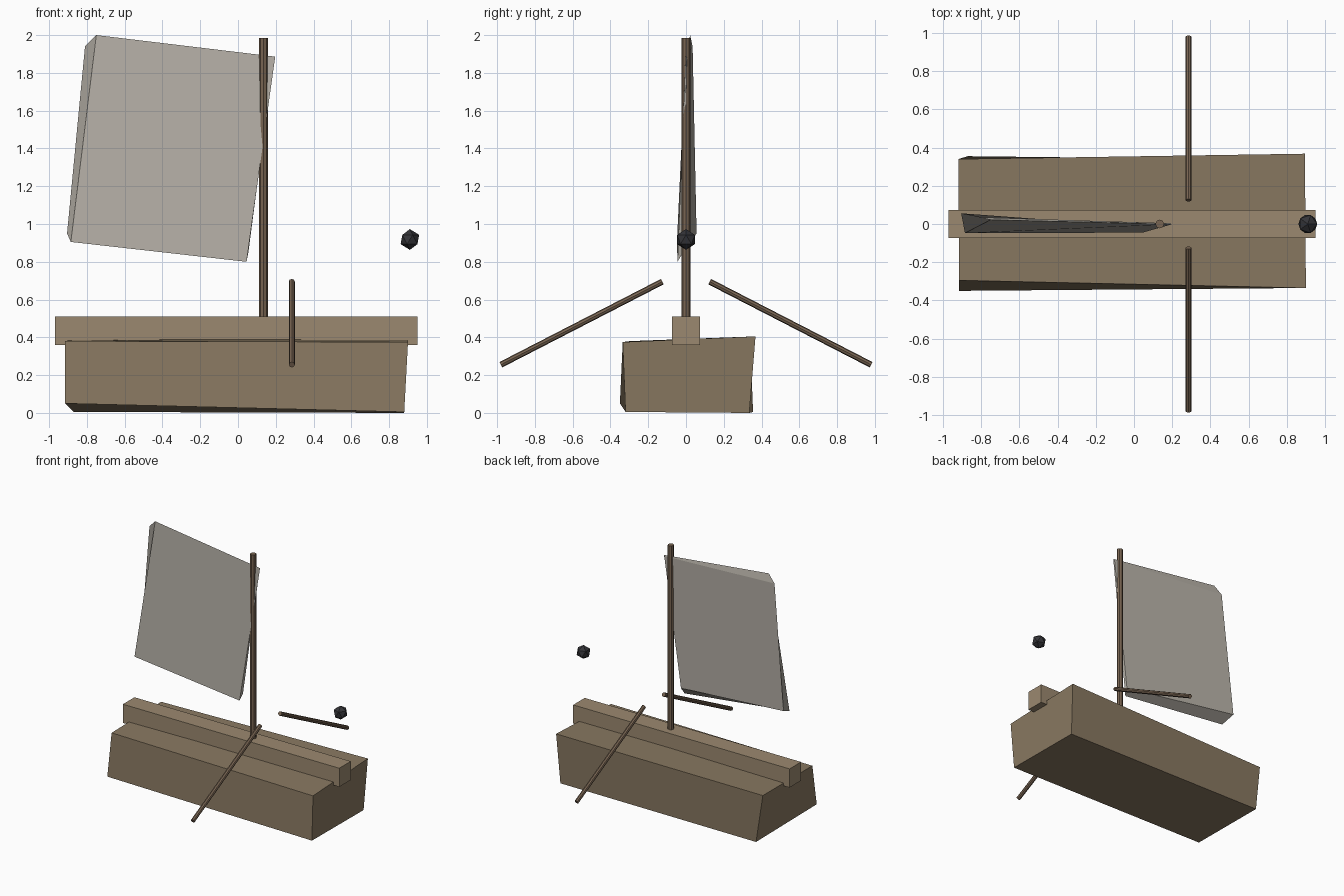
import bpy
import bmesh
from mathutils import Vector

if "Cube" in bpy.data.objects:
    bpy.data.objects.remove(bpy.data.objects["Cube"])


def material(name, rgb):
    m = bpy.data.materials.new(name)
    m.diffuse_color = (*rgb, 1)
    m.use_nodes = True
    m.node_tree.nodes["Principled BSDF"].inputs["Base Color"].default_value = m.diffuse_color
    return m


HULL = material("hull_wood", (0.25, 0.19, 0.12))
DECK = material("deck_wood", (0.33, 0.25, 0.16))
POLE = material("pole_wood", (0.19, 0.13, 0.085))
CLOTH = material("cloth", (0.46, 0.43, 0.38))
IRON = material("iron", (0.035, 0.035, 0.04))


def finish(name, bm, mat):
    bmesh.ops.recalc_face_normals(bm, faces=bm.faces)
    me = bpy.data.meshes.new(name)
    bm.to_mesh(me)
    bm.free()
    me.materials.append(mat)
    ob = bpy.data.objects.new(name, me)
    bpy.context.collection.objects.link(ob)
    return ob


def warped_box(name, bottom, top, mat):
    """Six-sided block from two rings of four corners."""
    bm = bmesh.new()
    b = [bm.verts.new(p) for p in bottom]
    t = [bm.verts.new(p) for p in top]
    bm.faces.new(b)
    bm.faces.new(t)
    for i in range(4):
        j = (i + 1) % 4
        bm.faces.new((b[i], b[j], t[j], t[i]))
    return finish(name, bm, mat)


def rod(name, start, end, radius, mat, sides=8):
    a, b = Vector(start), Vector(end)
    bm = bmesh.new()
    bmesh.ops.create_cone(bm, cap_ends=True, segments=sides, radius1=radius,
                          radius2=radius, depth=(b - a).length)
    ob = finish(name, bm, mat)
    ob.location = (a + b) / 2
    ob.rotation_mode = 'QUATERNION'
    ob.rotation_quaternion = (b - a).to_track_quat('Z', 'Y')
    return ob


# Roughly hewn hull
warped_box("hull",
           [(-0.915, -0.35, 0.05), (0.88, -0.32, 0.005),
            (0.88, 0.335, 0.0), (-0.87, 0.355, 0.005)],
           [(-0.915, -0.295, 0.38), (0.9, -0.335, 0.375),
            (0.895, 0.368, 0.405), (-0.92, 0.34, 0.385)], HULL)

# Centre beam along the deck
x0, x1, w = -0.97, 0.95, 0.073
ring = [(x0, -w), (x1, -w), (x1, w), (x0, w)]
warped_box("deck_beam", [(x, y, 0.36) for x, y in ring],
           [(x, y, 0.51) for x, y in ring], DECK)

# Mast
rod("mast", (0.135, 0, 0.50), (0.135, 0, 1.985), 0.023, POLE)

# Leaning sail: thick at the outer lower corner, thin at the mast
warped_box("sail",
           [(-0.885, -0.048, 0.905), (0.045, -0.045, 0.80),
            (0.055, -0.015, 0.85), (-0.905, 0.056, 0.95)],
           [(-0.75, 0.022, 2.0), (0.197, -0.002, 1.886),
            (0.19, 0.004, 1.88), (-0.81, 0.035, 1.94)], CLOTH)

# Oars on both sides
for side, label in ((-1, "front"), (1, "back")):
    rod(label + "_oar", (0.285, side * 0.125, 0.695),
        (0.285, side * 0.98, 0.255), 0.016, POLE)

# Lantern ball above the bow
bm = bmesh.new()
bmesh.ops.create_icosphere(bm, subdivisions=1, radius=0.055)
finish("bow_lantern", bm, IRON).location = (0.91, 0, 0.918)
